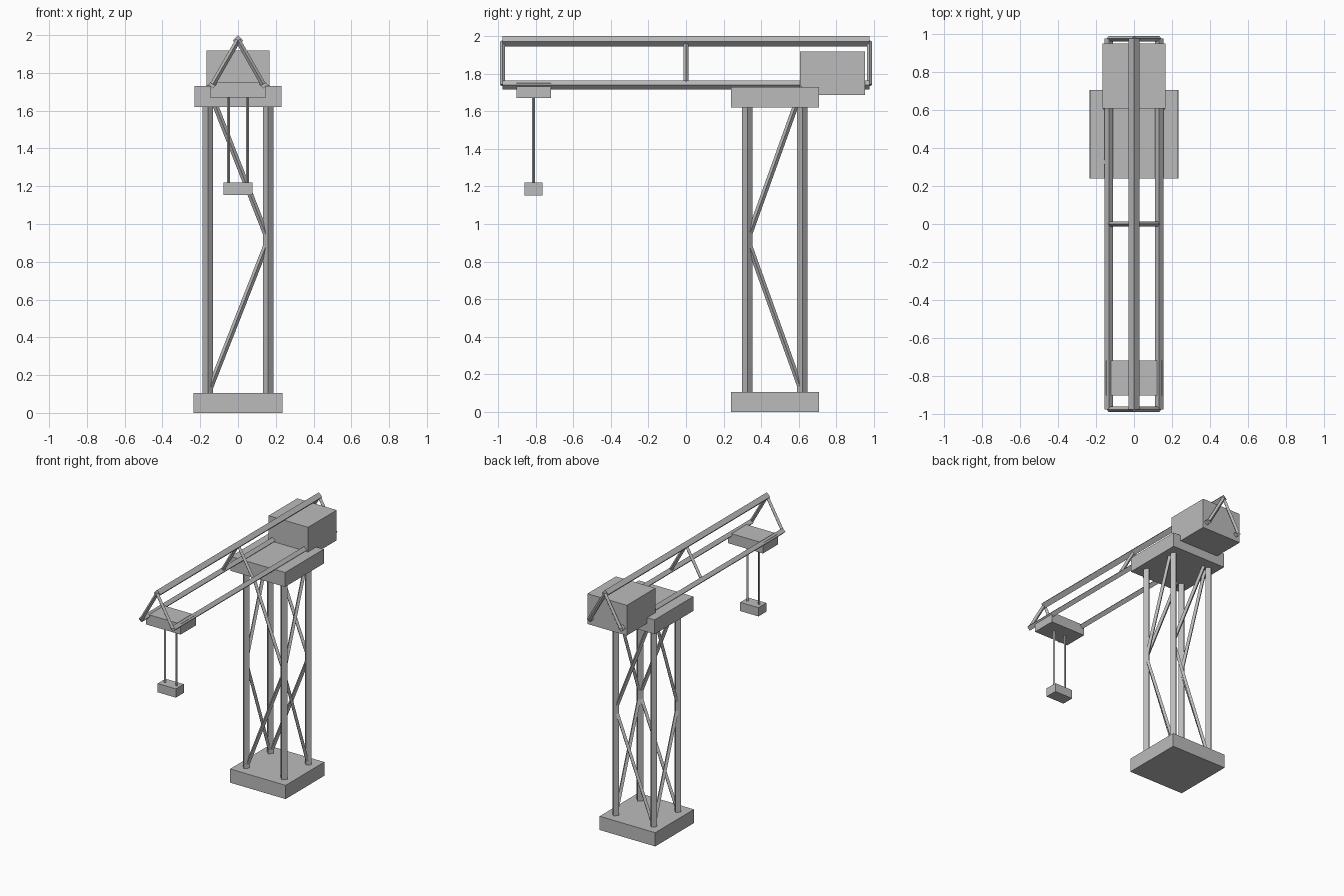
import bpy
import bmesh
from mathutils import Matrix, Vector

cube = bpy.data.objects.get("Cube")
if cube:
    bpy.data.objects.remove(cube, do_unlink=True)

grey = bpy.data.materials.new("plain_grey")
grey.use_nodes = True
colour = (0.5, 0.5, 0.5, 1)
grey.diffuse_color = colour
grey.node_tree.nodes["Principled BSDF"].inputs["Base Color"].default_value = colour


def finish(name, bm):
    mesh = bpy.data.meshes.new(name)
    bm.to_mesh(mesh)
    bm.free()
    mesh.materials.append(grey)
    obj = bpy.data.objects.new(name, mesh)
    bpy.context.collection.objects.link(obj)
    return obj


def box(name, x, y, z):
    """Box from (min, max) ranges on each axis."""
    bm = bmesh.new()
    ranges = (x, y, z)
    size = [b - a for a, b in ranges]
    centre = Vector([(a + b) / 2 for a, b in ranges])
    matrix = Matrix.Translation(centre) @ Matrix.Diagonal((*size, 1))
    bmesh.ops.create_cube(bm, size=1, matrix=matrix)
    return finish(name, bm)


def beam(name, start, end, radius, sides=4):
    """Straight bar with a diamond section between two points."""
    a, b = Vector(start), Vector(end)
    turn = (b - a).to_track_quat('Z', 'Y').to_matrix().to_4x4()
    bm = bmesh.new()
    bmesh.ops.create_cone(bm, cap_ends=True, segments=sides, radius1=radius,
                          radius2=radius, depth=(b - a).length,
                          matrix=Matrix.Translation((a + b) / 2) @ turn)
    return finish(name, bm)


# Tower base and top platform
BASE_Y = (0.24, 0.707)
LOW, HIGH = 0.1, 1.73
MID = (LOW + HIGH) / 2
box("base", (-0.235, 0.235), BASE_Y, (0, 0.105))
box("platform", (-0.23, 0.23), BASE_Y, (1.62, HIGH))

# Tower legs
LEG_X, FRONT_Y, BACK_Y = 0.16, 0.327, 0.62
for x in (-LEG_X, LEG_X):
    for y in (FRONT_Y, BACK_Y):
        beam("tower_leg", (x, y, LOW), (x, y, 1.7), 0.028)

# Zigzag braces on the four tower faces
for z in (LOW, HIGH):
    for y in (FRONT_Y, BACK_Y):
        beam("cross_brace", (-LEG_X, y, z), (LEG_X, y, MID), 0.015)
    for x in (-LEG_X, LEG_X):
        beam("side_brace", (x, BACK_Y, z), (x, FRONT_Y, MID), 0.015)

# Jib: three long chords joined by sloping struts
CHORD_X, LOW_Z, TOP_Z, END = 0.133, 1.74, 1.972, 0.977
beam("top_chord", (0, -END, TOP_Z), (0, END, TOP_Z), 0.028)
for x in (-CHORD_X, CHORD_X):
    beam("lower_chord", (x, -END, LOW_Z), (x, END, LOW_Z), 0.023)
    for y in (-END, 0, END):
        beam("jib_strut", (x, y, LOW_Z), (0, y, TOP_Z), 0.014)

# Counterweight
box("counterweight", (-0.167, 0.167), (0.608, 0.953), (1.687, 1.918))

# Trolley, cables and hook block
box("trolley", (-0.147, 0.147), (-0.903, -0.72), (1.67, 1.75))
for x in (-0.05, 0.05):
    beam("cable", (x, -0.812, 1.2), (x, -0.812, 1.69), 0.008)
box("hook_block", (-0.077, 0.077), (-0.86, -0.765), (1.153, 1.22))
